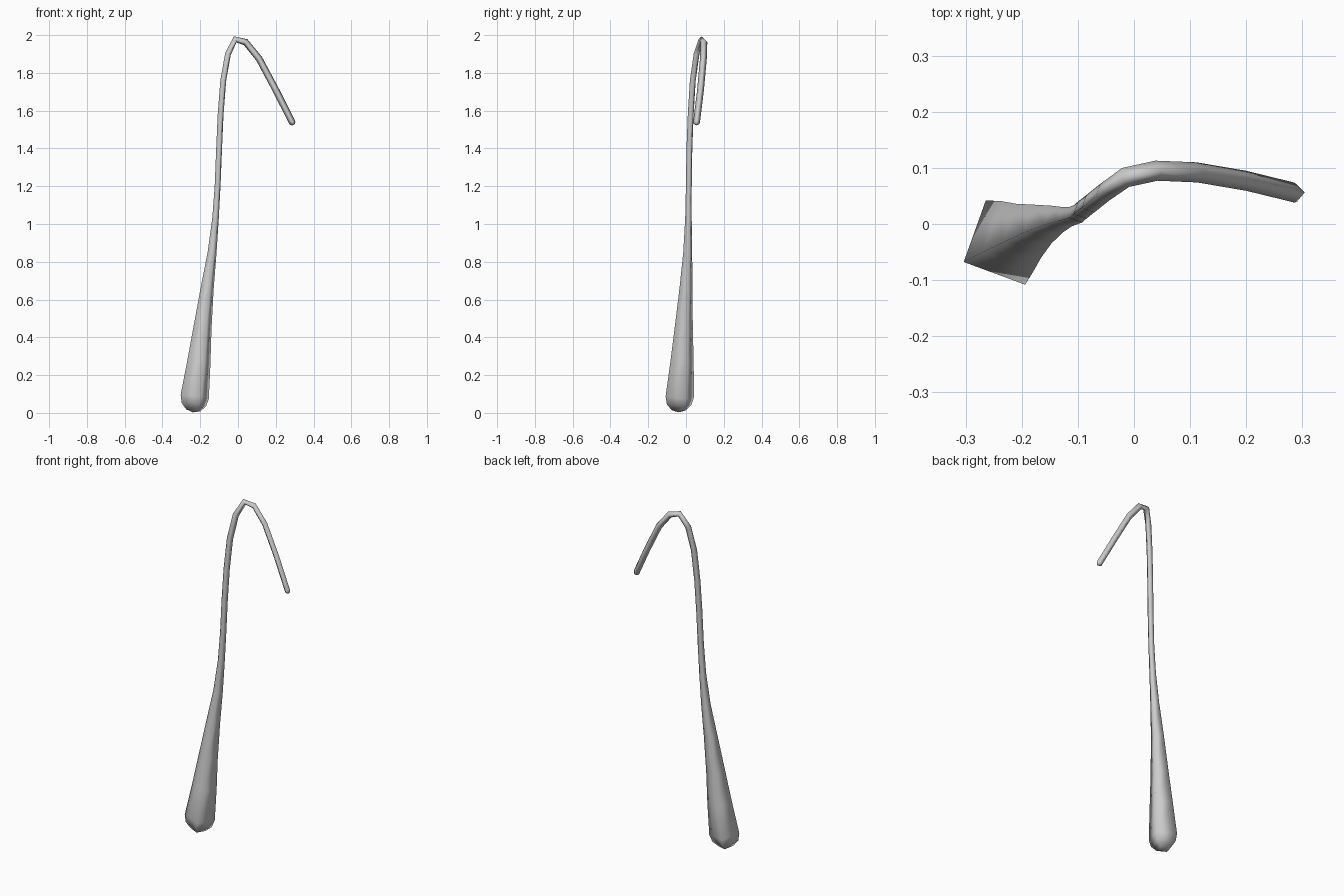
import bpy, bmesh, math
from mathutils import Vector

if "Cube" in bpy.data.objects:
    bpy.data.objects.remove(bpy.data.objects["Cube"])

# centre line and radius: x, y, z, r
path = [
    (-.229, -.033, .085, .083), (-.207, -.021, .27, .068), (-.188, -.012, .45, .053),
    (-.163, 0, .66, .038), (-.137, .009, .85, .026), (-.119, .013, 1.03, .019),
    (-.108, .015, 1.2, .017), (-.1, .018, 1.4, .017), (-.092, .025, 1.58, .017),
    (-.078, .036, 1.76, .017), (-.053, .056, 1.90, .017), (-.015, .083, 1.977, .018),
    (.04, .095, 1.963, .018), (.112, .092, 1.875, .018), (.2, .077, 1.71, .018),
    (.286, .056, 1.54, .018)]
SIDES = 4
TWIST = math.radians(25)

pts = [Vector(p[:3]) for p in path]
rad = [p[3] for p in path]
tan = []
for i in range(len(pts)):
    a = (pts[i] - pts[max(i - 1, 0)]).normalized()
    b = (pts[min(i + 1, len(pts) - 1)] - pts[i]).normalized()
    tan.append((a + b).normalized())

bm = bmesh.new()


def ring(c, u, v, r):
    return [bm.verts.new(c + r * (math.cos(TWIST + k * math.tau / SIDES) * u
                                  + math.sin(TWIST + k * math.tau / SIDES) * v))
            for k in range(SIDES)]


# carry the section frame along the path without twisting
frames = []
u = Vector((1, 0, 0))
prev = Vector((0, 0, 1))
for t in tan:
    u = prev.rotation_difference(t) @ u
    u = (u - t * u.dot(t)).normalized()
    frames.append((u.copy(), t.cross(u)))
    prev = t

rings = []
# rounded lower end
bottom_pole = bm.verts.new(pts[0] - tan[0] * rad[0])
for deg in (60, 30):
    a = math.radians(deg)
    rings.append(ring(pts[0] - tan[0] * rad[0] * math.sin(a), *frames[0], rad[0] * math.cos(a)))
# tapered stem
for c, f, r in zip(pts, frames, rad):
    rings.append(ring(c, *f, r))
# rounded tip
for deg in (30, 60):
    a = math.radians(deg)
    rings.append(ring(pts[-1] + tan[-1] * rad[-1] * math.sin(a), *frames[-1], rad[-1] * math.cos(a)))
top_pole = bm.verts.new(pts[-1] + tan[-1] * rad[-1])

for r0, r1 in zip(rings, rings[1:]):
    for k in range(SIDES):
        n = (k + 1) % SIDES
        bm.faces.new((r0[k], r0[n], r1[n], r1[k]))
for k in range(SIDES):
    n = (k + 1) % SIDES
    bm.faces.new((bottom_pole, rings[0][n], rings[0][k]))
    bm.faces.new((top_pole, rings[-1][k], rings[-1][n]))
bmesh.ops.recalc_face_normals(bm, faces=bm.faces[:])
for f in bm.faces:
    f.smooth = True

me = bpy.data.meshes.new("curved_stem")
bm.to_mesh(me)
bm.free()
ob = bpy.data.objects.new("curved_stem", me)
bpy.context.collection.objects.link(ob)
